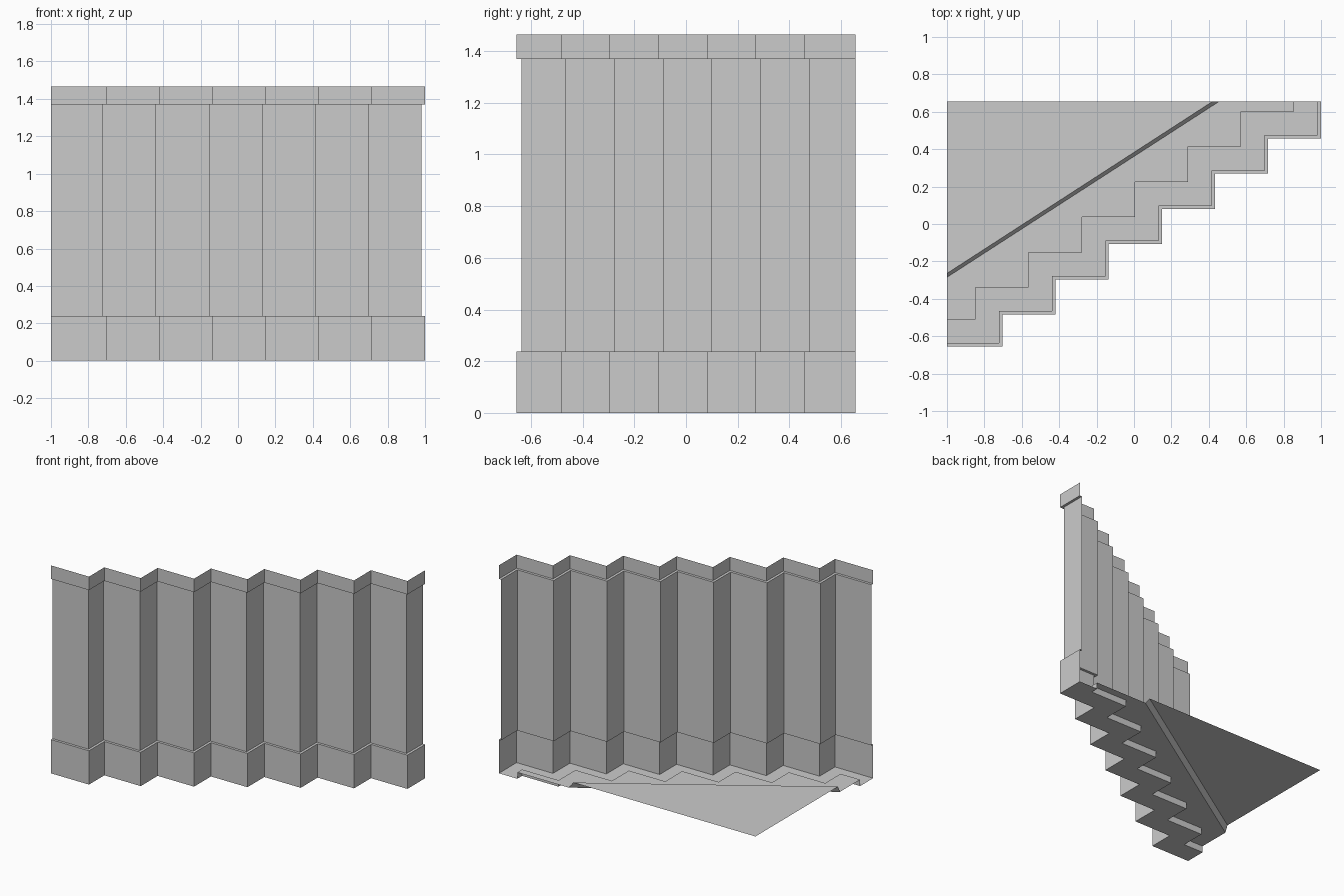
import bpy

if "Cube" in bpy.data.objects:
    bpy.data.objects.remove(bpy.data.objects["Cube"])

X_LEFT, Y_BACK = -1.0, 0.655
STEPS = 7
TOP, CAP_Z, BASE_Z = 1.465, 1.37, 0.238
FLOOR_Z, UPPER_Z = 0.045, 0.09
INSET, CURB = 0.018, 0.144


def stair_path(d):
    """Zigzag plan line, moved inwards by d."""
    ys = [-0.655] + [-0.484 + 0.1883 * i for i in range(STEPS - 1)]
    xs = [-0.703 + 0.28383 * i for i in range(STEPS)]
    pts = [(X_LEFT, ys[0] + d)]
    for i, x in enumerate(xs):
        pts.append((x - d, ys[i] + d))
        pts.append((x - d, ys[i + 1] + d if i < STEPS - 1 else Y_BACK))
    return pts


def make(name, verts, faces):
    mesh = bpy.data.meshes.new(name)
    mesh.from_pydata(verts, [], faces)
    mesh.update()
    ob = bpy.data.objects.new(name, mesh)
    bpy.context.collection.objects.link(ob)
    return ob


def loft(name, profile):
    """Sheet following the zigzag through (inset, height) profile points, bottom to top."""
    verts, faces = [], []
    for d, z in profile:
        verts += [(x, y, z) for x, y in stair_path(d)]
    n = len(stair_path(0))
    for r in range(len(profile) - 1):
        for i in range(n - 1):
            a = r * n + i
            faces.append((a, a + 1, a + n + 1, a + n))
    return make(name, verts, faces)


# Folded wall: base with its ledge, panels, and cap with its underside
loft("wall_base", [(0, 0), (0, BASE_Z), (INSET, BASE_Z)])
loft("wall_panels", [(INSET, BASE_Z), (INSET, CAP_Z)])
loft("wall_cap", [(INSET, CAP_Z), (0, CAP_Z), (0, TOP)])

# Low gutter along the inside of the wall, with its riser (faces up and inwards)
loft("gutter", [(CURB, FLOOR_Z), (CURB, 0), (0, 0)])

# Lower floor up to the diagonal step
low = [(0.455, Y_BACK), (X_LEFT, -0.285)]
high = [(0.42, Y_BACK), (X_LEFT, -0.264)]
outline = [(x, y, FLOOR_Z) for x, y in stair_path(CURB) + low]
make("lower_floor", outline, [tuple(range(len(outline)))])

# Sloped riser and raised triangular floor
riser = [(*p, FLOOR_Z) for p in low] + [(*p, UPPER_Z) for p in high]
make("diagonal_riser", riser, [(0, 2, 3, 1)])
make("upper_floor", [(*p, UPPER_Z) for p in high + [(X_LEFT, Y_BACK)]], [(0, 2, 1)])
